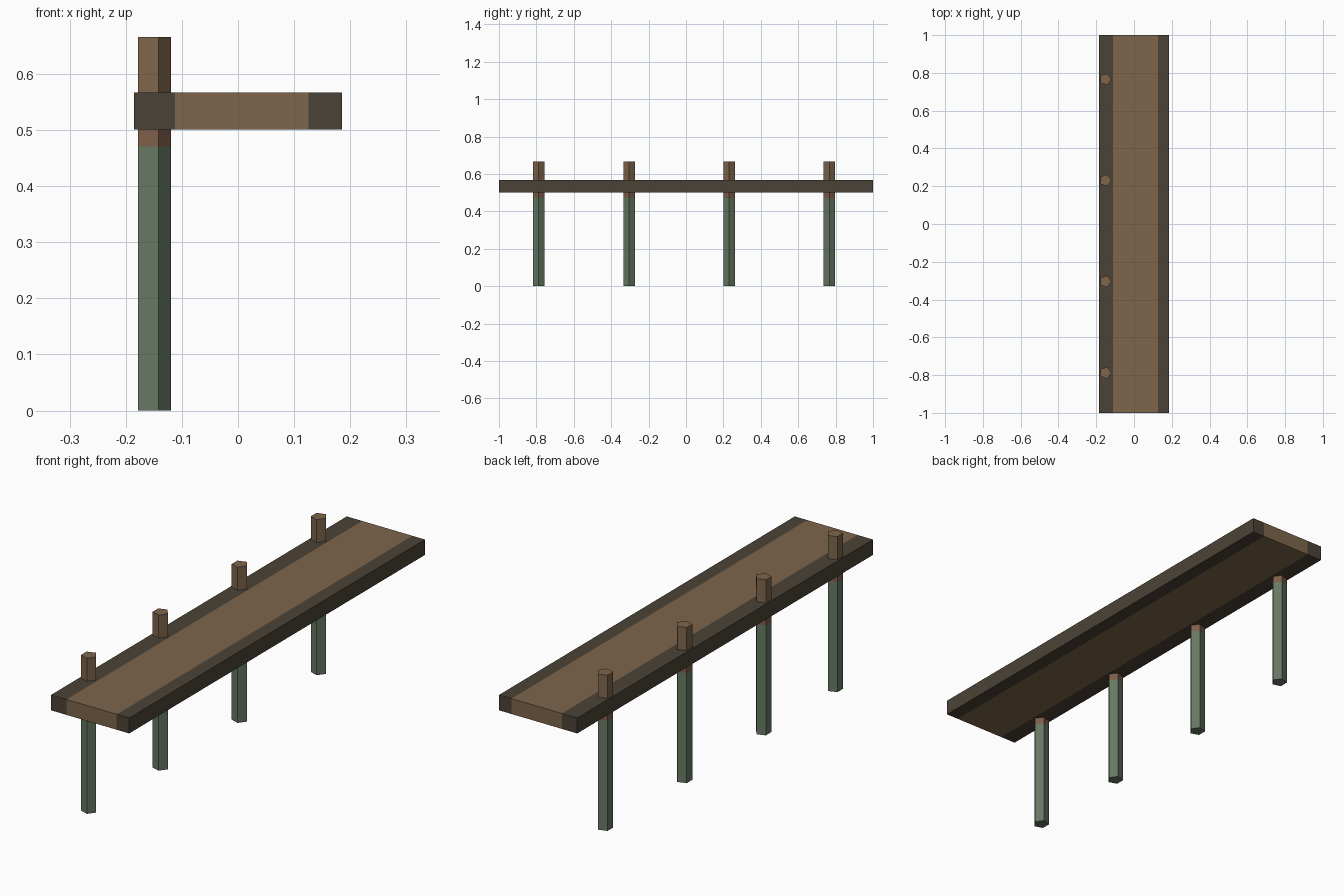
import bpy, bmesh, math

if "Cube" in bpy.data.objects:
    bpy.data.objects.remove(bpy.data.objects["Cube"])


def material(name, rgb):
    m = bpy.data.materials.new(name)
    m.diffuse_color = (*rgb, 1.0)
    m.use_nodes = True
    m.node_tree.nodes["Principled BSDF"].inputs["Base Color"].default_value = m.diffuse_color
    return m


wood = material("brown_wood", (0.205, 0.131, 0.071))
dark = material("dark_edge_wood", (0.071, 0.055, 0.037))
moss = material("mossy_green", (0.133, 0.187, 0.124))
damp = material("reddish_damp_wood", (0.205, 0.113, 0.066))


def prism(name, outline, z0, z1, axis, cuts, mats, loc=(0, 0, 0)):
    """Extrude an outline upward, cut it across an axis, colour each section."""
    bm = bmesh.new()
    base = bm.faces.new([bm.verts.new((x, y, z0)) for x, y in outline])
    ext = bmesh.ops.extrude_face_region(bm, geom=[base], use_keep_orig=True)
    top = [v for v in ext["geom"] if isinstance(v, bmesh.types.BMVert)]
    bmesh.ops.translate(bm, verts=top, vec=(0, 0, z1 - z0))
    for c in cuts:
        point, normal = [0, 0, 0], [0, 0, 0]
        point[axis], normal[axis] = c, 1
        bmesh.ops.bisect_plane(bm, geom=bm.verts[:] + bm.edges[:] + bm.faces[:],
                               plane_co=point, plane_no=normal)
    bmesh.ops.recalc_face_normals(bm, faces=bm.faces[:])
    for f in bm.faces:
        f.material_index = sum(f.calc_center_median()[axis] > c for c in cuts)
    mesh = bpy.data.meshes.new(name)
    bm.to_mesh(mesh)
    bm.free()
    for m in mats:
        mesh.materials.append(m)
    obj = bpy.data.objects.new(name, mesh)
    obj.location = loc
    bpy.context.collection.objects.link(obj)
    return obj


# Walkway deck: brown middle with a dark strip along each long edge
W = 0.185
prism("deck", [(-W, -1), (W, -1), (W, 1), (-W, 1)], 0.501, 0.567,
      0, (-0.112, 0.126), (dark, wood, dark))

# Five-sided posts along the left edge, mossy below the deck
R = 0.0325
pentagon = [(R * math.cos(math.tau * i / 5), R * math.sin(math.tau * i / 5))
            for i in range(5)]
for i, y in enumerate((-0.788, -0.304, 0.231, 0.766)):
    prism(f"post_{i + 1}", pentagon, 0.0, 0.666,
          2, (0.471, 0.51), (moss, damp, wood), (-0.152, y, 0))
